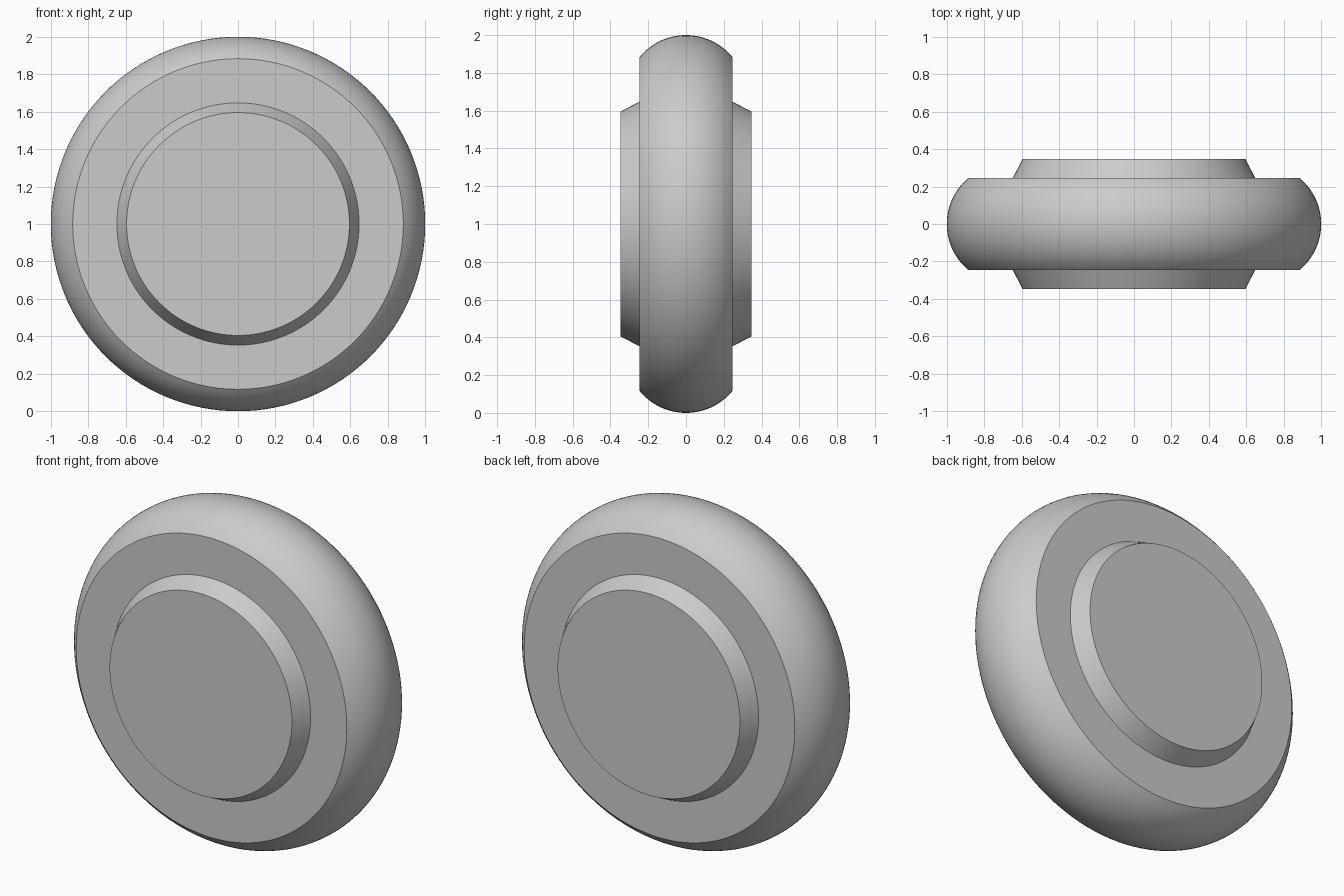
import bpy, bmesh, math

if "Cube" in bpy.data.objects:
    bpy.data.objects.remove(bpy.data.objects["Cube"])

SEG = 128
grey = bpy.data.materials.new("plain grey")
grey.diffuse_color = (0.6, 0.6, 0.6, 1)
grey.use_nodes = True
grey.node_tree.nodes["Principled BSDF"].inputs["Base Color"].default_value = grey.diffuse_color


def lathe(name, profile, cap_start=False, cap_end=False):
    """Spin (radius, y) points round the horizontal axle at z = 1."""
    bm = bmesh.new()
    rings = []
    for r, y in profile:
        rings.append([bm.verts.new((r * math.cos(2 * math.pi * k / SEG), y,
                                    1 + r * math.sin(2 * math.pi * k / SEG)))
                      for k in range(SEG)])
    for a, b in zip(rings, rings[1:]):
        for k in range(SEG):
            n = (k + 1) % SEG
            bm.faces.new((a[k], b[k], b[n], a[n]))
    if cap_start:
        bm.faces.new(rings[0])
    if cap_end:
        bm.faces.new(rings[-1][::-1])
    mesh = bpy.data.meshes.new(name)
    bm.to_mesh(mesh)
    bm.free()
    mesh.materials.append(grey)
    ob = bpy.data.objects.new(name, mesh)
    bpy.context.collection.objects.link(ob)
    bpy.ops.object.select_all(action='DESELECT')
    ob.select_set(True)
    bpy.context.view_layer.objects.active = ob
    bpy.ops.object.shade_smooth_by_angle(angle=math.radians(30))
    return ob


# Tyre: flat side walls and a rounded tread
HALF, SHOULDER, HUB_R = 0.247, 0.883, 0.647
sag = 1 - SHOULDER
rad = (HALF ** 2 + sag ** 2) / (2 * sag)
sweep = math.asin(HALF / rad)
tread = [(1 - rad + rad * math.cos(sweep * t / 12), rad * math.sin(sweep * t / 12))
         for t in range(-12, 13)]
lathe("tyre", [(HUB_R, -HALF)] + tread + [(HUB_R, HALF)])

# Hub caps: raised discs with a sloping rim, one on each side
cap = [(0.595, -0.347), (HUB_R, -HALF)]
lathe("hub_cap_front", cap, cap_start=True)
lathe("hub_cap_back", [(r, -y) for r, y in reversed(cap)], cap_end=True)
